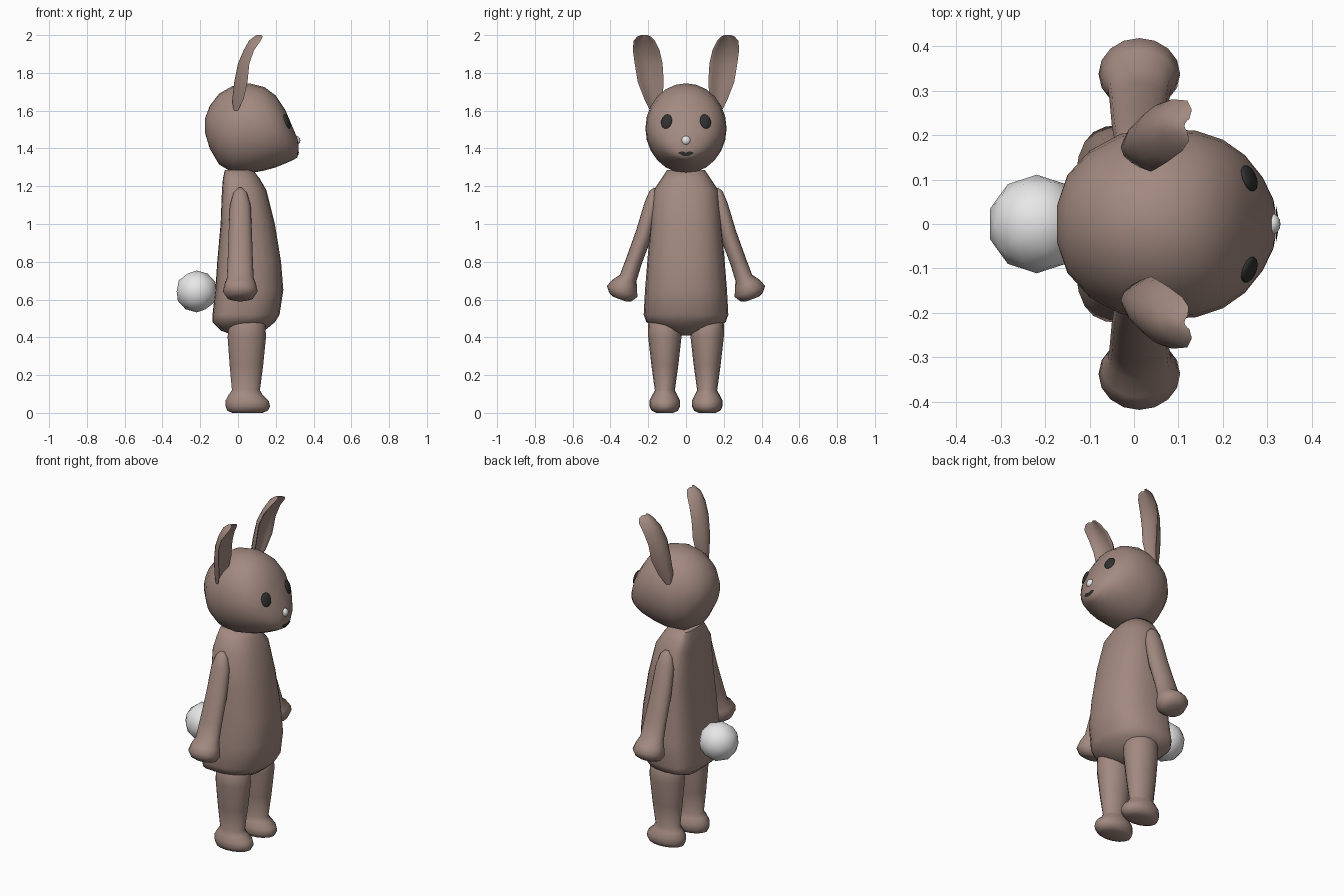
import bpy, bmesh, math
from mathutils import Vector
from mathutils.bvhtree import BVHTree

if "Cube" in bpy.data.objects:
    bpy.data.objects.remove(bpy.data.objects["Cube"])


def material(name, rgb):
    m = bpy.data.materials.new(name)
    m.diffuse_color = (*rgb, 1)
    m.use_nodes = True
    m.node_tree.nodes["Principled BSDF"].inputs["Base Color"].default_value = m.diffuse_color
    return m


BROWN = material("brown fur", (0.36, 0.25, 0.215))
WHITE = material("white fluff", (0.8, 0.8, 0.8))
DARK = material("dark grey", (0.03, 0.03, 0.03))


def finish(name, bm, mat, angle=60):
    bmesh.ops.recalc_face_normals(bm, faces=bm.faces)
    me = bpy.data.meshes.new(name)
    bm.to_mesh(me)
    bm.free()
    me.materials.append(mat)
    ob = bpy.data.objects.new(name, me)
    bpy.context.collection.objects.link(ob)
    bpy.ops.object.select_all(action='DESELECT')
    ob.select_set(True)
    bpy.context.view_layer.objects.active = ob
    bpy.ops.object.shade_smooth_by_angle(angle=math.radians(angle))
    return ob


def loft(name, rings, mat=BROWN):
    """Skin a list of equal rings and cap both ends."""
    bm = bmesh.new()
    loops = [[bm.verts.new(p) for p in r] for r in rings]
    n = len(loops[0])
    for a, b in zip(loops, loops[1:]):
        for i in range(n):
            j = (i + 1) % n
            bm.faces.new((a[i], a[j], b[j], b[i]))
    bm.faces.new(loops[0])
    bm.faces.new(loops[-1])
    return finish(name, bm, mat)


def angles(n):
    return [2 * math.pi * i / n for i in range(n)]


def power(v, e):
    return math.copysign(abs(v) ** (2 / e), v)


# Torso: z, back x, front x, half width; boxy back, rounder belly
def torso_ring(z, x0, x1, w):
    c = x0 + 0.38 * (x1 - x0)
    pts = []
    for a in angles(24):
        ca, sa = math.cos(a), math.sin(a)
        e = 2.4 if ca > 0 else 3.6
        r = x1 - c if ca > 0 else c - x0
        pts.append(Vector((c + r * power(ca, e), w * power(sa, e), z)))
    return pts


loft("torso", [torso_ring(*r) for r in (
    (0.41, -0.02, 0.07, 0.03), (0.435, -0.09, 0.14, 0.11),
    (0.48, -0.135, 0.195, 0.21), (0.52, -0.135, 0.22, 0.224),
    (0.65, -0.12, 0.24, 0.217), (0.80, -0.11, 0.228, 0.205),
    (1.00, -0.092, 0.195, 0.188), (1.18, -0.085, 0.15, 0.17),
    (1.24, -0.08, 0.115, 0.13), (1.285, -0.07, 0.08, 0.10))])

# Head: x, bottom z, top z, half width
head = loft("head", [
    [Vector((x, w * math.cos(a), (z0 + z1) / 2 + (z1 - z0) / 2 * math.sin(a))) for a in angles(24)]
    for x, z0, z1, w in (
        (-0.174, 1.48, 1.56, 0.04), (-0.15, 1.40, 1.625, 0.11),
        (-0.10, 1.315, 1.69, 0.165), (-0.03, 1.273, 1.73, 0.203),
        (0.06, 1.268, 1.745, 0.215), (0.14, 1.283, 1.725, 0.21),
        (0.20, 1.30, 1.68, 0.19), (0.25, 1.32, 1.605, 0.155),
        (0.29, 1.338, 1.51, 0.105), (0.314, 1.352, 1.455, 0.055),
        (0.319, 1.375, 1.43, 0.028))])
tree = BVHTree.FromPolygons([v.co for v in head.data.vertices],
                            [p.vertices for p in head.data.polygons])


def on_face(y, z):
    """Point and normal on the face, looking along -x."""
    hit, normal, _, _ = tree.ray_cast(Vector((1, y, z)), Vector((-1, 0, 0)))
    return hit, normal


def blob(name, centre, size, mat, normal=Vector((1, 0, 0))):
    bm = bmesh.new()
    bmesh.ops.create_uvsphere(bm, u_segments=16, v_segments=10, radius=1)
    ob = finish(name, bm, mat)
    for v in ob.data.vertices:
        v.co = Vector(a * b for a, b in zip(v.co, size))
    ob.location = centre
    ob.rotation_euler = normal.to_track_quat('X', 'Z').to_euler()
    return ob


# Nose and eyes
blob("nose", (0.311, 0, 1.442), (0.019, 0.024, 0.024), WHITE)
for side, tag in ((1, "left"), (-1, "right")):
    p, nrm = on_face(side * 0.103, 1.543)
    blob(tag + "_eye", p, (0.012, 0.031, 0.04), DARK, nrm)

# Mouth: thin smile laid on the face
bm = bmesh.new()
rows = []
for i in range(13):
    u = i / 6 - 1
    top = 1.378 + 0.006 * math.sin(abs(u) * math.pi)
    low = 1.359 + 0.016 * u * u
    col = []
    for k in range(4):
        p, nrm = on_face(0.04 * u, low + (top - low) * k / 3)
        col.append(bm.verts.new(p + Vector((0.005, 0, 0))))
    rows.append(col)
for a, b in zip(rows, rows[1:]):
    for k in range(3):
        bm.faces.new((a[k], b[k], b[k + 1], a[k + 1]))
bmesh.ops.solidify(bm, geom=bm.faces[:], thickness=0.006)
finish("mouth", bm, DARK, 30)

# Ears: z, inner y, outer y, back x, front x; hollow at the front
EAR = ((1.60, 0.16, 0.19, -0.025, 0.0), (1.66, 0.125, 0.22, -0.03, 0.03),
       (1.75, 0.118, 0.255, -0.02, 0.05), (1.85, 0.124, 0.272, 0.0, 0.06),
       (1.92, 0.14, 0.281, 0.03, 0.085), (1.97, 0.165, 0.278, 0.058, 0.12),
       (1.992, 0.185, 0.258, 0.085, 0.13), (2.0, 0.205, 0.238, 0.10, 0.125))


def ear_ring(side, z, y0, y1, x0, x1):
    t = 0.27 * (x1 - x0)
    pts = []
    for a in angles(16):
        u, s = math.cos(a), math.sin(a)
        curl = (x1 - x0 - t) * u * u * (0.88 + 0.12 * u)
        pts.append(Vector((x0 + t + curl + t * s,
                           side * ((y0 + y1) / 2 + (y1 - y0) / 2 * u), z)))
    return pts


# Arms: centre y, z, radius in the arm plane, radius along x
ARM = ((0.163, 1.19, 0.008, 0.012), (0.167, 1.165, 0.028, 0.036),
       (0.182, 1.10, 0.04, 0.055), (0.222, 0.95, 0.045, 0.062),
       (0.277, 0.80, 0.044, 0.067), (0.306, 0.715, 0.047, 0.071),
       (0.325, 0.68, 0.07, 0.084), (0.338, 0.643, 0.086, 0.092),
       (0.347, 0.612, 0.062, 0.072), (0.351, 0.602, 0.035, 0.04))


def arm_ring(side, y, z, rp, rx):
    return [Vector((0.012 + rx * math.cos(a), side * (y + 0.94 * rp * math.sin(a)),
                    z + 0.34 * rp * math.sin(a))) for a in angles(16)]


# Legs: z, back x, front x, half width
LEG = ((0.0, -0.03, 0.13, 0.045), (0.012, -0.058, 0.158, 0.07),
       (0.035, -0.065, 0.17, 0.081), (0.065, -0.066, 0.162, 0.081),
       (0.095, -0.05, 0.13, 0.066), (0.12, -0.032, 0.116, 0.053),
       (0.25, -0.044, 0.133, 0.071), (0.40, -0.055, 0.148, 0.088),
       (0.47, -0.05, 0.145, 0.09), (0.52, -0.02, 0.11, 0.06))


def leg_ring(side, z, x0, x1, w):
    return [Vector(((x0 + x1) / 2 + (x1 - x0) / 2 * math.cos(a),
                    side * 0.112 + w * math.sin(a), z)) for a in angles(16)]


for side, tag in ((1, "left"), (-1, "right")):
    loft(tag + "_ear", [ear_ring(side, *r) for r in EAR])
    loft(tag + "_arm", [arm_ring(side, *r) for r in ARM])
    loft(tag + "_leg", [leg_ring(side, *r) for r in LEG])

# Tail
bm = bmesh.new()
bmesh.ops.create_icosphere(bm, subdivisions=2, radius=0.111)
tail = finish("tail", bm, WHITE)
tail.location = (-0.219, 0, 0.643)
